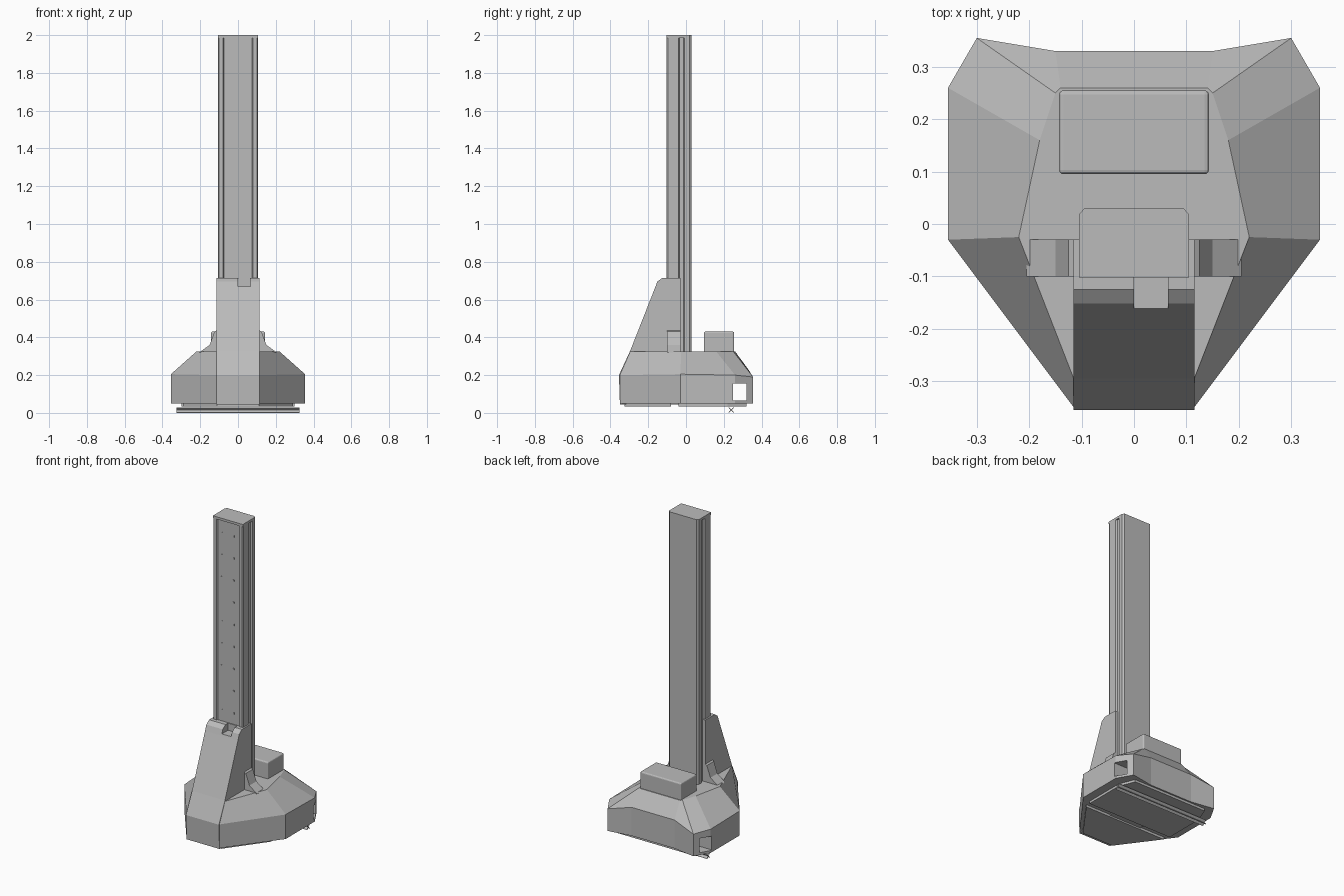
import bpy, bmesh
from math import radians
from mathutils import Matrix, Vector

cube = bpy.data.objects.get("Cube")
if cube:
    bpy.data.objects.remove(cube)

grey = bpy.data.materials.new("plain grey")
grey.use_nodes = True
COLOUR = (0.5, 0.5, 0.5, 1)
grey.diffuse_color = COLOUR
grey.node_tree.nodes["Principled BSDF"].inputs["Base Color"].default_value = COLOUR


def loft(name, rings, bevel=0.0):
    """Join equal-length rings of points into a closed solid."""
    bm = bmesh.new()
    loops = [[bm.verts.new(p) for p in ring] for ring in rings]
    n = len(loops[0])
    for low, high in zip(loops, loops[1:]):
        for i in range(n):
            j = (i + 1) % n
            bm.faces.new((low[i], low[j], high[j], high[i]))
    bm.faces.new(loops[0][::-1])
    bm.faces.new(loops[-1])
    bmesh.ops.recalc_face_normals(bm, faces=bm.faces)
    mesh = bpy.data.meshes.new(name)
    bm.to_mesh(mesh)
    bm.free()
    mesh.materials.append(grey)
    obj = bpy.data.objects.new(name, mesh)
    bpy.context.collection.objects.link(obj)
    if bevel:
        mod = obj.modifiers.new("rounded_edges", "BEVEL")
        mod.width, mod.segments, mod.limit_method = bevel, 3, "ANGLE"
    return obj


def prism(name, pts, axis, start, end, bevel=0.0):
    """Extrude a 2D outline along one axis."""
    def place(p, t):
        q = list(p)
        q.insert(axis, t)
        return Vector(q)
    return loft(name, [[place(p, t) for p in pts] for t in (start, end)], bevel)


def block(name, x0, x1, y0, y1, z0, z1, bevel=0.0):
    return prism(name, [(x0, y0), (x1, y0), (x1, y1), (x0, y1)], 2, z0, z1, bevel)


def mirrored(half):
    """Complete a right-hand outline, in (x, ...) points, across x = 0."""
    return half + [(-p[0], *p[1:]) for p in reversed(half)]


def cut(obj, cutter):
    mod = obj.modifiers.new("opening", "BOOLEAN")
    mod.operation, mod.solver, mod.object = "DIFFERENCE", "EXACT", cutter
    cutter.hide_render = True
    bpy.context.view_layer.objects.active = obj
    bpy.ops.object.modifier_apply(modifier=mod.name)
    bpy.data.objects.remove(cutter)


# Faceted base: straight skirt, then sloping shoulders up to the deck
skirt = [(0.115, -0.35), (0.355, -0.03), (0.355, 0.26), (0.30, 0.355), (0.15, 0.33)]
shoulder_z = [0.2, 0.205, 0.2, 0.19, 0.23]
deck = [(0.115, -0.295), (0.22, -0.025), (0.18, 0.16), (0.15, 0.25), (0.14, 0.26)]
base = loft("base", [
    mirrored([(x, y, 0.05) for x, y in skirt]),
    mirrored([(x, y, z) for (x, y), z in zip(skirt, shoulder_z)]),
    mirrored([(x, y, 0.325) for x, y in deck])])
cut(base, block("axle_opening", -0.5, 0.5, 0.25, 0.32, 0.065, 0.155))

# Underside plates
prism("front_bottom_plate", mirrored([(0.11, -0.325), (0.29, -0.08)]), 2, 0.035, 0.06)
prism("rear_bottom_plate", mirrored([(0.3, -0.04), (0.3, 0.22), (0.26, 0.32)]), 2, 0.035, 0.06)

# Axle bar of crossed strips under the base
for name, angle in (("axle_strip_a", 45), ("axle_strip_b", -45)):
    strip = block(name, -0.325, 0.325, -0.019, 0.019, -0.002, 0.002)
    strip.data.transform(Matrix.Translation((0, 0.24, 0.015))
                         @ Matrix.Rotation(radians(angle), 4, "X"))

# Sloping front shroud with a notch in its top edge
side = [(-0.35, 0.045), (-0.355, 0.2), (-0.295, 0.33), (-0.165, 0.66), (-0.152, 0.695),
        (-0.125, 0.715), (-0.03, 0.715), (-0.03, 0.045)]
shroud = prism("front_shroud", side, 0, -0.115, 0.115)
cut(shroud, block("shroud_notch", 0, 0.065, -0.2, -0.1, 0.67, 0.75))

# Side gussets beside the shroud
for s, label in ((1, "left"), (-1, "right")):
    prism(label + "_gusset", [(s * 0.11, 0.44), (s * 0.125, 0.43), (s * 0.15, 0.36),
                              (s * 0.205, 0.32), (s * 0.11, 0.32)], 1, -0.1, -0.03)

# Mast: grooved extrusion with a shallow front channel
section = [(0.075, -0.095), (0.08, -0.102), (0.1, -0.102), (0.105, -0.095), (0.105, -0.04),
           (0.095, -0.035), (0.095, -0.012), (0.105, -0.007), (0.105, 0.018), (0.095, 0.03)]
prism("mast", mirrored(section), 2, 0.06, 1.985)
cap = [(0.105, -0.102), (0.105, 0.018), (0.095, 0.03)]
prism("mast_cap", mirrored(cap), 2, 1.985, 2.0)

# Small studs in the mast channel
for i in range(9):
    z = 0.78 + i * 0.14
    for x in (-0.045, 0.037):
        block("mast_stud", x - 0.004, x + 0.004, -0.098, -0.09, z, z + 0.01)

# Rear equipment box
block("rear_box", -0.143, 0.143, 0.095, 0.255, 0.3, 0.43, 0.008)
